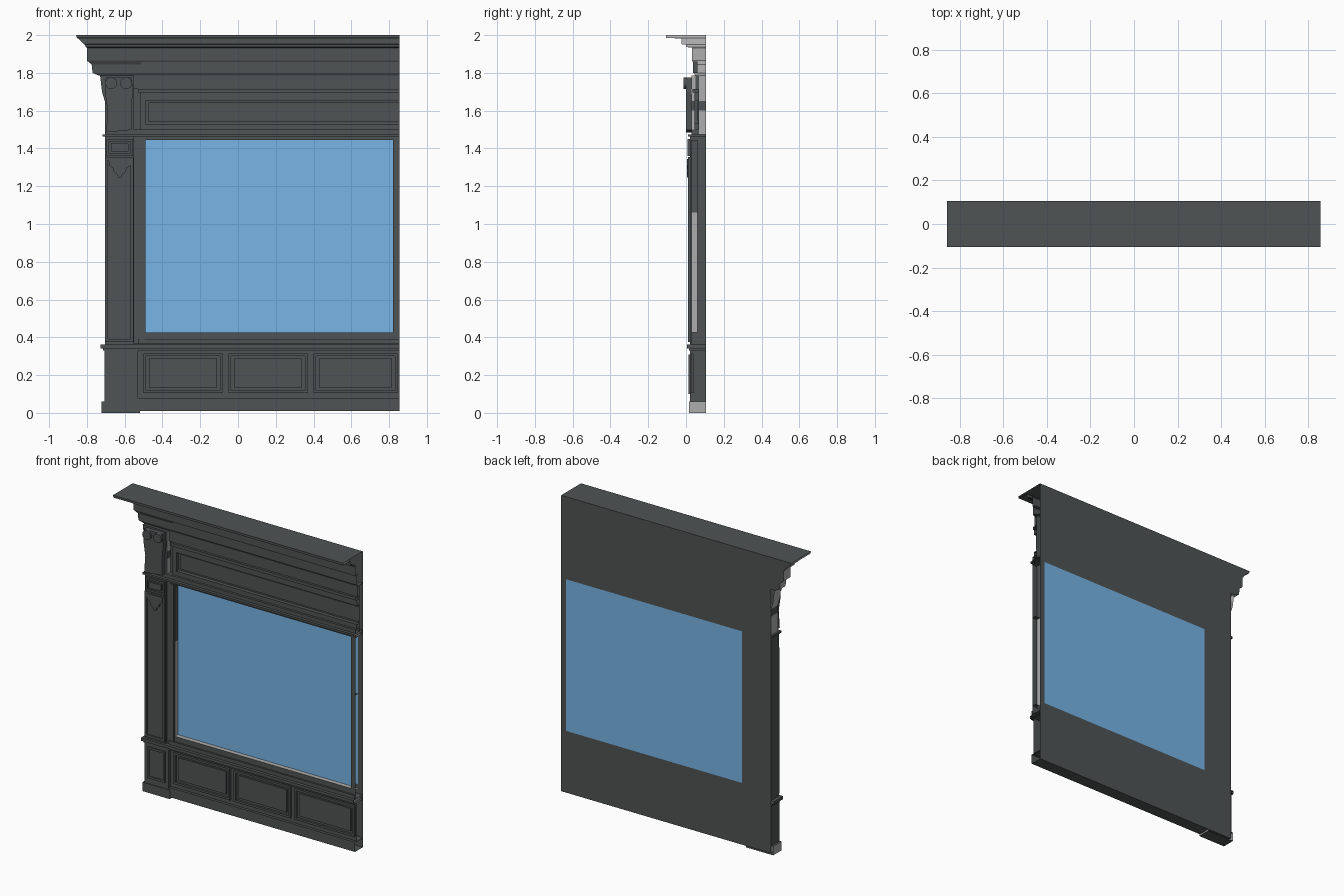
import bpy, bmesh, math

cube = bpy.data.objects.get("Cube")
if cube:
    bpy.data.objects.remove(cube)

RIGHT, BACK, PANE = 0.855, 0.105, 0.06
DARK, LIGHT, GLASS = 0, 1, 2


def material(name, rgb):
    m = bpy.data.materials.new(name)
    m.use_nodes = True
    m.diffuse_color = (*rgb, 1)
    m.node_tree.nodes["Principled BSDF"].inputs["Base Color"].default_value = (*rgb, 1)
    return m


MATS = [material("charcoal paint", (0.079, 0.087, 0.088)),
        material("pale grey", (0.42, 0.42, 0.42)),
        material("blue glass", (0.185, 0.46, 0.79))]


def finish(name, bm, recalc=False):
    if recalc:
        bmesh.ops.recalc_face_normals(bm, faces=bm.faces)
    me = bpy.data.meshes.new(name)
    bm.to_mesh(me)
    bm.free()
    for m in MATS:
        me.materials.append(m)
    ob = bpy.data.objects.new(name, me)
    bpy.context.collection.objects.link(ob)
    return ob


def face(bm, pts, mat=DARK):
    f = bm.faces.new([bm.verts.new(p) for p in pts])
    f.material_index = mat


def add_box(bm, x0, x1, y0, y1, z0, z1, side=DARK, top=DARK):
    """Block without a back, and open where it meets the cut right end."""
    face(bm, [(x0, y0, z0), (x1, y0, z0), (x1, y0, z1), (x0, y0, z1)])
    face(bm, [(x0, y1, z0), (x0, y0, z0), (x0, y0, z1), (x0, y1, z1)], side)
    face(bm, [(x0, y0, z1), (x1, y0, z1), (x1, y1, z1), (x0, y1, z1)], top)
    face(bm, [(x0, y1, z0), (x1, y1, z0), (x1, y0, z0), (x0, y0, z0)])
    if x1 < RIGHT:
        face(bm, [(x1, y0, z0), (x1, y1, z0), (x1, y1, z1), (x1, y0, z1)], side)


def box(name, *dims, **kw):
    bm = bmesh.new()
    add_box(bm, *dims, **kw)
    return finish(name, bm)


def frame(name, x0, x1, z0, z1, w, y0, y1):
    bm = bmesh.new()
    add_box(bm, x0, x1, y0, y1, z0, z0 + w)
    add_box(bm, x0, x1, y0, y1, z1 - w, z1)
    add_box(bm, x0, x0 + w, y0, y1, z0 + w, z1 - w)
    add_box(bm, x1 - w, x1, y0, y1, z0 + w, z1 - w)
    return finish(name, bm)


def moulding(name, rings, side):
    """Mitred profile (x, y, z) run along the front and returned on the left."""
    bm = bmesh.new()
    for (xa, ya, za), (xb, yb, zb) in zip(rings, rings[1:]):
        face(bm, [(xb, yb, zb), (RIGHT, yb, zb), (RIGHT, ya, za), (xa, ya, za)])
        face(bm, [(xb, BACK, zb), (xb, yb, zb), (xa, ya, za), (xa, BACK, za)], side)
        if za > zb:
            face(bm, [(RIGHT, BACK, zb), (xb, BACK, zb), (xa, BACK, za), (RIGHT, BACK, za)])
    x, y, z = rings[0]
    face(bm, [(x, y, z), (RIGHT, y, z), (RIGHT, BACK, z), (x, BACK, z)])
    return finish(name, bm)


def plate(name, outline, y0, y1, side=DARK):
    """Outline in x and z, thickened from y1 forward to y0."""
    bm = bmesh.new()
    face(bm, [(x, y0, z) for x, z in outline])
    for (xa, za), (xb, zb) in zip(outline, outline[1:] + outline[:1]):
        face(bm, [(xa, y0, za), (xa, y1, za), (xb, y1, zb), (xb, y0, zb)],
             side if abs(zb - za) > abs(xb - xa) else DARK)
    bmesh.ops.remove_doubles(bm, verts=bm.verts, dist=1e-5)
    return finish(name, bm, True)


# Back wall with its flush window
bm = bmesh.new()
xs, zs = [-0.705, -0.49, 0.82, RIGHT], [0.01, 0.425, 1.445, 1.785]
for i in range(3):
    for j in range(3):
        a, b, c, d = xs[i], xs[i + 1], zs[j], zs[j + 1]
        face(bm, [(b, BACK, c), (a, BACK, c), (a, BACK, d), (b, BACK, d)],
             GLASS if i == j == 1 else DARK)
finish("back_wall", bm)

# Front pane
bm = bmesh.new()
face(bm, [(x, PANE, z) for x, z in ((xs[1], zs[1]), (xs[2], zs[1]),
                                    (xs[2], zs[2]), (xs[1], zs[2]))], GLASS)
finish("front_pane", bm)

# Cornice
moulding("cornice", [
    (-0.857, -0.105, 2.0), (-0.853, -0.105, 1.985), (-0.845, -0.025, 1.982),
    (-0.815, -0.025, 1.952), (-0.81, 0.0, 1.95), (-0.806, 0.0, 1.937),
    (-0.80, 0.032, 1.933), (-0.80, 0.032, 1.865), (-0.775, 0.042, 1.845),
    (-0.77, 0.042, 1.80), (-0.735, 0.05, 1.785), (-0.705, 0.06, 1.785)], LIGHT)
box("cornice_band", -0.51, RIGHT, 0.036, 0.06, 1.80, 1.86)

# Frieze with sunken panel
box("frieze_wall", -0.60, RIGHT, 0.07, BACK, 1.475, 1.785, side=LIGHT)
box("frieze_top_rail", -0.55, RIGHT, 0.05, 0.07, 1.715, 1.785)
box("frieze_step", -0.53, RIGHT, 0.035, 0.07, 1.695, 1.715)
bm = bmesh.new()
for x1, z0, z1 in [(RIGHT, 1.655, 1.695), (RIGHT, 1.50, 1.53), (-0.49, 1.53, 1.655)]:
    add_box(bm, -0.52, x1, 0.045, 0.07, z0, z1)
finish("frieze_frame", bm)
box("frieze_panel", -0.475, RIGHT, 0.062, 0.07, 1.542, 1.643)
box("frieze_bottom_rail", -0.55, RIGHT, 0.03, 0.07, 1.475, 1.50)

# Window surround, with pale reveals on the lower part
box("head_ledge", -0.718, RIGHT, 0.01, BACK, 1.462, 1.475)
box("head_rail", -0.705, RIGHT, 0.03, BACK, 1.445, 1.462)
for part, z0, z1, tone in (("lower", 0.425, 1.06, LIGHT), ("upper", 1.06, 1.445, DARK)):
    box("left_jamb_" + part, -0.60, -0.49, 0.03, PANE, z0, z1, side=tone)
    box("right_jamb_" + part, 0.82, RIGHT, 0.03, PANE, z0, z1, side=tone)
box("window_sill", -0.705, RIGHT, 0.03, PANE, 0.365, 0.425, top=LIGHT)
box("sill_fillet", -0.53, RIGHT, 0.02, 0.03, 0.365, 0.39)
box("jamb_bead", -0.52, -0.495, 0.024, 0.03, 0.39, 1.445)

# Dado with three panels
box("dado_ledge", -0.727, RIGHT, 0.005, BACK, 0.342, 0.362)
box("dado_ledge_fillet", -0.715, RIGHT, 0.015, BACK, 0.33, 0.342)
box("dado_wall", -0.705, RIGHT, 0.04, BACK, 0.07, 0.33)
for n, (a, b) in enumerate([(-0.5, -0.08), (-0.05, 0.37), (0.40, 0.845)]):
    frame("dado_panel_frame_%d" % n, a, b, 0.105, 0.315, 0.014, 0.026, 0.04)
    box("dado_panel_%d" % n, a + 0.03, b - 0.03, 0.032, 0.04, 0.135, 0.287)
box("skirting", -0.70, RIGHT, 0.022, BACK, 0.01, 0.075, side=LIGHT)

# Pedestal and plinth
box("plinth", -0.722, -0.52, 0.016, BACK, 0.0, 0.06, side=LIGHT)
box("pedestal", -0.708, -0.53, 0.02, BACK, 0.06, 0.33)
frame("pedestal_panel", -0.685, -0.555, 0.10, 0.31, 0.014, 0.013, 0.02)

# Pilaster with raised edges and stepped drop ornament
box("pilaster", -0.705, -0.55, 0.02, BACK, 0.362, 1.462)
frame("pilaster_edges", -0.703, -0.553, 0.375, 1.355, 0.016, 0.011, 0.02)
frame("capital_frame", -0.695, -0.557, 1.36, 1.45, 0.012, 0.008, 0.02)
box("capital_tablet", -0.672, -0.58, 0.008, 0.02, 1.385, 1.425)
half = [(0.06, 1.345), (0.056, 1.31), (0.036, 1.295), (0.03, 1.275),
        (0.014, 1.262), (0.008, 1.245)]
mid = -0.626
plate("drop_ornament", [(mid - x, z) for x, z in half]
      + [(mid + x, z) for x, z in reversed(half)], 0.006, 0.02)

# Scrolled console on a pale backing with a dark notch
plate("console_backing_upper", [(-0.73, 1.785), (-0.72, 1.70), (-0.705, 1.65),
                                (-0.55, 1.65), (-0.55, 1.785)], 0.03, BACK, LIGHT)
box("console_notch", -0.705, -0.55, 0.03, BACK, 1.60, 1.65)
box("console_backing_lower", -0.705, -0.55, 0.03, BACK, 1.475, 1.60, side=LIGHT)
plate("console_body", [(-0.70, 1.775), (-0.705, 1.70), (-0.69, 1.60), (-0.698, 1.485),
                       (-0.565, 1.498), (-0.565, 1.60), (-0.557, 1.70), (-0.562, 1.775)],
      0.0, 0.03)
for n, cx in enumerate((-0.672, -0.592)):
    ring = [(cx + 0.031 * math.cos(2 * math.pi * k / 16),
             1.745 + 0.031 * math.sin(2 * math.pi * k / 16)) for k in range(16)]
    plate("console_scroll_%d" % n, ring, -0.014, 0.0)
